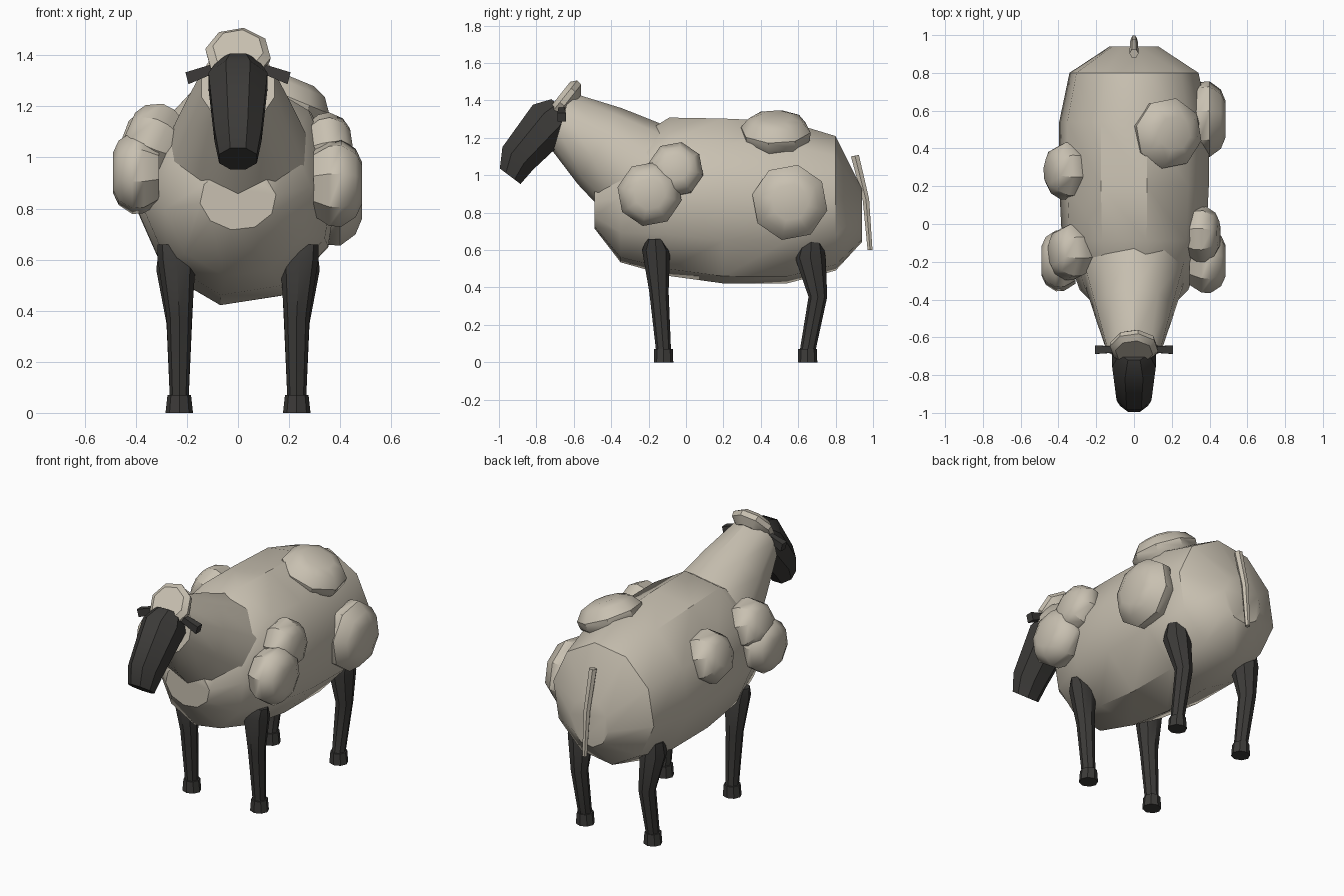
import bpy, bmesh, math
from mathutils import Vector

if "Cube" in bpy.data.objects:
    bpy.data.objects.remove(bpy.data.objects["Cube"])


def material(name, rgb):
    m = bpy.data.materials.new(name)
    m.diffuse_color = (*rgb, 1)
    m.use_nodes = True
    m.node_tree.nodes["Principled BSDF"].inputs["Base Color"].default_value = m.diffuse_color
    return m


WOOL = material("wool", (0.58, 0.53, 0.44))
DARK = material("dark_hide", (0.045, 0.043, 0.04))
X, Y, Z = Vector((1, 0, 0)), Vector((0, 1, 0)), Vector((0, 0, 1))


def loft(name, stations, sides, mat, phase=0.0, ref=X):
    """Skin rings given as (centre, axis, radius along ref, other radius), capped."""
    bm = bmesh.new()
    rings = []
    for centre, axis, ru, rv in stations:
        n = Vector(axis).normalized()
        u = (ref - n * ref.dot(n)).normalized()
        v = u.cross(n)
        angles = [math.radians(phase) + math.tau * i / sides for i in range(sides)]
        rings.append([bm.verts.new(Vector(centre) + u * ru * math.cos(a) + v * rv * math.sin(a))
                      for a in angles])
    for a, b in zip(rings, rings[1:]):
        for i in range(sides):
            j = (i + 1) % sides
            bm.faces.new((a[i], a[j], b[j], b[i]))
    bm.faces.new(rings[0])
    bm.faces.new(rings[-1])
    bmesh.ops.recalc_face_normals(bm, faces=bm.faces)
    mesh = bpy.data.meshes.new(name)
    bm.to_mesh(mesh)
    bm.free()
    mesh.materials.append(mat)
    ob = bpy.data.objects.new(name, mesh)
    bpy.context.collection.objects.link(ob)
    bpy.ops.object.select_all(action='DESELECT')
    ob.select_set(True)
    bpy.context.view_layer.objects.active = ob
    bpy.ops.object.shade_smooth_by_angle(angle=math.radians(38))
    return ob


# Barrel body: (y, half width, bottom z, top z)
profile = [(-0.49, 0.15, 0.715, 0.96), (-0.35, 0.29, 0.53, 1.15), (-0.09, 0.385, 0.455, 1.315),
           (0.20, 0.40, 0.415, 1.31), (0.54, 0.40, 0.415, 1.295), (0.80, 0.345, 0.485, 1.215),
           (0.94, 0.13, 0.64, 0.93)]
loft("body", [((0, y, (lo + hi) / 2), Y, rx, (hi - lo) / 2) for y, rx, lo, hi in profile],
     10, WOOL, phase=-100)

# Neck, wide at the chest
loft("neck", [((0, -0.25, 1.02), (0, 0.78, -0.58), 0.28, 0.29),
              ((0, -0.46, 1.155), (0, 0.86, -0.5), 0.215, 0.235),
              ((0, -0.665, 1.285), (0, 0.96, -0.28), 0.15, 0.165)], 10, WOOL, phase=90)

# Head tapering to a blunt muzzle
tilt = (0, 0.6, 0.8)
loft("head", [((0, -0.94, 0.995), tilt, 0.08, 0.075),
              ((0, -0.90, 1.09), tilt, 0.1, 0.11),
              ((0, -0.715, 1.30), tilt, 0.125, 0.14),
              ((0, -0.665, 1.365), tilt, 0.085, 0.075)], 8, DARK, phase=22.5)

# Woolly cap on the head
cap_axis = Vector((0, -0.78, 0.62))
cap_mid = Vector((0, -0.645, 1.395))
loft("head_wool", [(cap_mid + cap_axis * d, cap_axis, r, r)
                   for d, r in ((-0.045, 0.08), (-0.01, 0.125), (0.02, 0.13), (0.045, 0.10))],
     8, WOOL, phase=10)

# Ears, legs and hooves on both sides
for s, side in ((-1, "left"), (1, "right")):
    loft(f"{side}_ear", [((s * 0.09, -0.665, 1.35), (s, 0, -0.25), 0.022, 0.025),
                         ((s * 0.20, -0.665, 1.31), (s, 0, -0.25), 0.032, 0.034)],
         4, DARK, phase=45, ref=Y)
    loft(f"{side}_front_leg", [((s * 0.25, -0.165, 0.66), Z, 0.065, 0.045),
                               ((s * 0.24, -0.16, 0.60), Z, 0.075, 0.075),
                               ((s * 0.23, -0.145, 0.38), Z, 0.05, 0.052),
                               ((s * 0.23, -0.12, 0.06), Z, 0.037, 0.04)], 8, DARK)
    loft(f"{side}_hind_leg", [((s * 0.25, 0.67, 0.645), Z, 0.06, 0.06),
                              ((s * 0.245, 0.665, 0.56), Z, 0.075, 0.082),
                              ((s * 0.23, 0.705, 0.35), Z, 0.05, 0.05),
                              ((s * 0.23, 0.65, 0.06), Z, 0.037, 0.042)], 8, DARK)
    for part, y in (("front", -0.12), ("hind", 0.65)):
        loft(f"{side}_{part}_hoof", [((s * 0.23, y, 0), Z, 0.054, 0.052),
                                     ((s * 0.23, y, 0.07), Z, 0.046, 0.05)], 8, DARK)

# Thin hanging tail
loft("tail", [((0, 0.903, 1.105), (0, 0.2, -1), 0.024, 0.025),
              ((0, 0.962, 0.87), (0, 0.15, -1), 0.021, 0.02),
              ((0, 0.984, 0.60), (0, 0.05, -1), 0.015, 0.015)], 6, WOOL)

# Wool tufts: widest-ring centre, outward axis, radius, height
tufts = {
    "right_hind_tuft": ((0.385, 0.555, 0.855), (1, 0, 0), 0.205, 0.10),
    "right_front_tuft": ((0.39, -0.195, 0.90), (1, 0, 0), 0.175, 0.095),
    "right_shoulder_tuft": ((0.365, -0.055, 1.03), (1, 0, 0.15), 0.15, 0.085),
    "top_tuft": ((0.18, 0.48, 1.23), (0.38, 0, 0.92), 0.19, 0.09),
    "left_flank_tuft": ((-0.36, 0.28, 1.04), (-0.92, 0, 0.35), 0.155, 0.10),
    "left_front_tuft": ((-0.40, -0.195, 0.94), (-1, 0, 0), 0.165, 0.09),
    "left_shoulder_tuft": ((-0.34, -0.15, 1.07), (-0.9, 0, 0.4), 0.15, 0.10),
}
for name, (c, axis, r, h) in tufts.items():
    c, n = Vector(c), Vector(axis).normalized()
    loft(name, [(c + n * h * t, n, r * k, r * k)
                for t, k in ((-1.0, 0.75), (-0.35, 0.98), (0.15, 1.0), (0.75, 0.78), (1.0, 0.48))],
         8, WOOL, phase=12, ref=Y)
